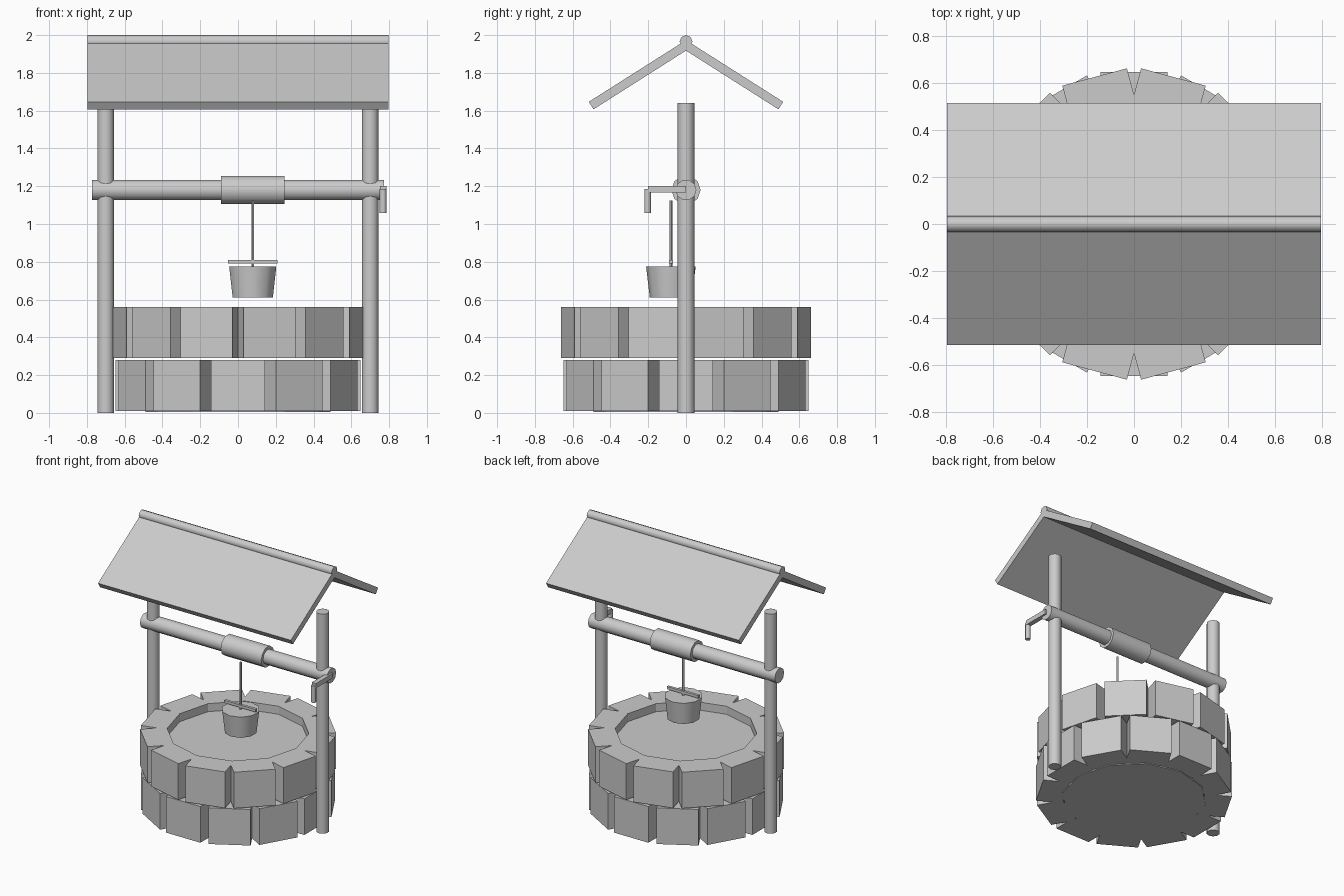
import bpy
from math import radians, sin, cos, pi

if "Cube" in bpy.data.objects:
    bpy.data.objects.remove(bpy.data.objects["Cube"])


def box(name, loc, size, rot=(0, 0, 0)):
    bpy.ops.mesh.primitive_cube_add(size=1, location=loc, rotation=rot)
    ob = bpy.context.object
    ob.name = name
    ob.scale = size
    bpy.ops.object.transform_apply(location=False, rotation=False, scale=True)
    return ob


def rod(name, loc, r, length, axis='Z', sides=10, r_top=None, smooth=True):
    rot = (0, radians(90), 0) if axis == 'X' else (0, 0, 0)
    bpy.ops.mesh.primitive_cone_add(vertices=sides, radius1=r, radius2=r if r_top is None else r_top,
                                    depth=length, location=loc, rotation=rot)
    ob = bpy.context.object
    ob.name = name
    if smooth:
        bpy.ops.object.shade_smooth_by_angle(angle=radians(50))
    return ob


# Two staggered rings of twelve stone blocks
R_IN, R_OUT, WIDTH, HEIGHT = 0.465, 0.648, 0.285, 0.27
for row, (z, offset) in enumerate([(0.145, 0), (0.425, pi / 12)]):
    for i in range(12):
        a = offset + i * pi / 6
        r = (R_IN + R_OUT) / 2
        box(f"stone_{row}_{i}", (r * cos(a), r * sin(a), z),
            (R_OUT - R_IN, WIDTH, HEIGHT), (0, 0, a))

# Well floor and water surface
rod("well_floor", (0, 0, 0.016), 0.49, 0.022, sides=12, smooth=False)
rod("water", (0, 0, 0.49), 0.49, 0.02, sides=12, smooth=False)

# Posts
for side, x in (("left", -0.70), ("right", 0.70)):
    rod(side + "_post", (x, 0, 0.82), 0.045, 1.64)

# Windlass: axle, drum and crank
rod("axle", (0, 0, 1.18), 0.055, 1.545, 'X')
rod("rope_drum", (0.078, 0, 1.18), 0.077, 0.335, 'X')
box("crank_arm", (0.768, -0.10, 1.183), (0.035, 0.20, 0.035))
rod("crank_handle", (0.768, -0.203, 1.122), 0.018, 0.125, sides=8)

# Rope and bucket
rod("rope", (0.078, -0.08, 0.945), 0.008, 0.36, sides=6)
rod("bucket", (0.078, -0.08, 0.693), 0.112, 0.163, r_top=0.131)
box("bucket_bar", (0.078, -0.08, 0.80), (0.26, 0.02, 0.02))

# Roof panels and ridge
SLOPE, LENGTH, THICK = radians(32.4), 0.59, 0.047
for side, s in (("front", -1), ("back", 1)):
    eave_y, eave_z = 0.502, 1.627        # middle of the eave edge
    y = eave_y - cos(SLOPE) * LENGTH / 2
    z = eave_z + sin(SLOPE) * LENGTH / 2
    box(side + "_roof_panel", (0, s * y, z), (1.594, LENGTH, THICK), (-s * SLOPE, 0, 0))
rod("roof_ridge", (0, 0, 1.966), 0.034, 1.594, 'X', sides=8)
